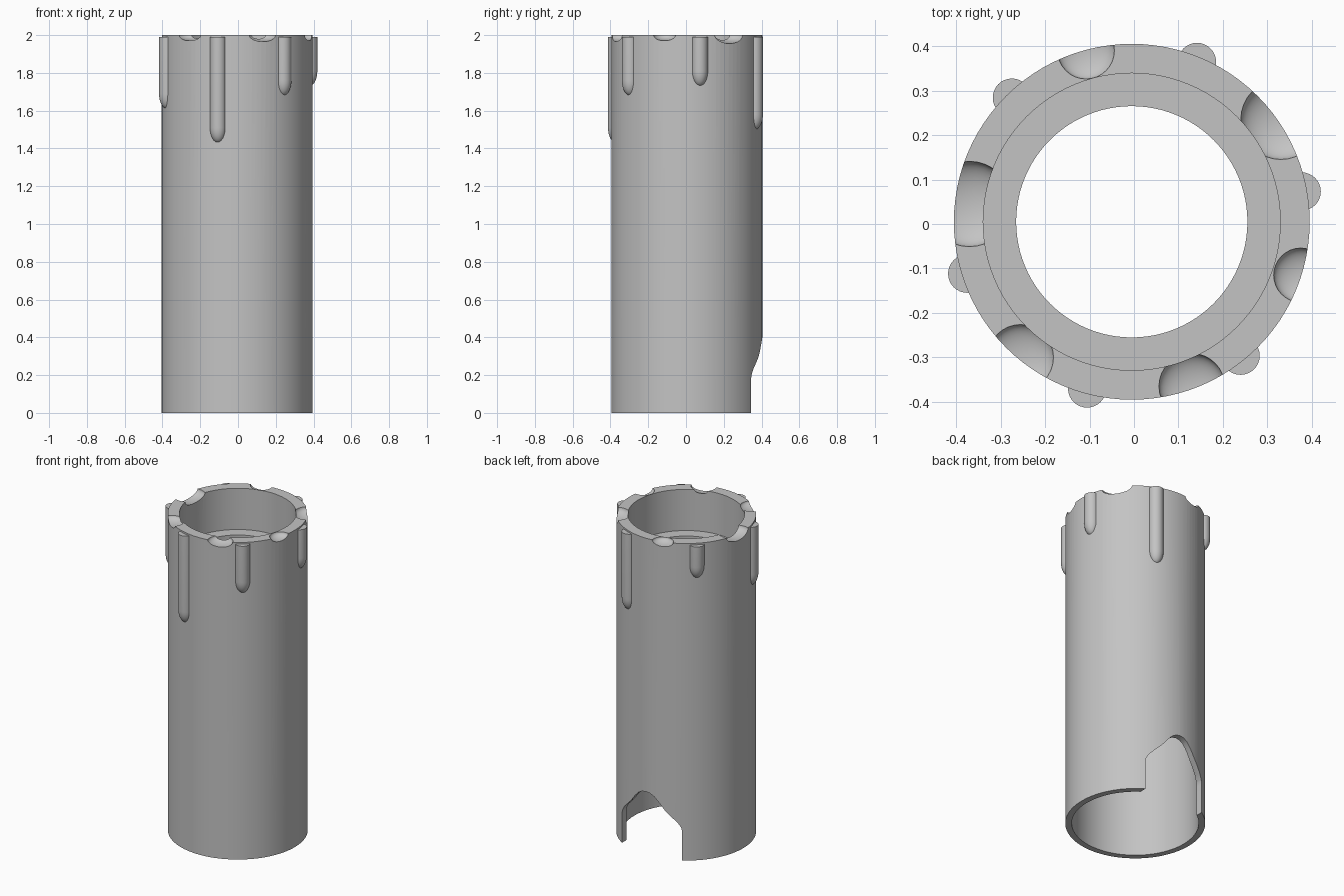
import bpy, bmesh, math

if "Cube" in bpy.data.objects:
    bpy.data.objects.remove(bpy.data.objects["Cube"])

CX, CY = -0.005, 0.005          # tube axis
R = 0.40                        # outer radius

mat = bpy.data.materials.new("plain grey")
mat.diffuse_color = (0.55, 0.55, 0.55, 1)
mat.use_nodes = True
mat.node_tree.nodes["Principled BSDF"].inputs["Base Color"].default_value = mat.diffuse_color


def finish(name, bm, loc=(CX, CY, 0)):
    bmesh.ops.remove_doubles(bm, verts=bm.verts, dist=1e-6)
    bmesh.ops.recalc_face_normals(bm, faces=bm.faces)
    me = bpy.data.meshes.new(name)
    bm.to_mesh(me)
    bm.free()
    me.materials.append(mat)
    ob = bpy.data.objects.new(name, me)
    ob.location = loc
    bpy.context.collection.objects.link(ob)
    return ob


def lathe(name, profile, segs, loc=(CX, CY, 0)):
    """Revolve a closed (radius, z) profile around z."""
    bm = bmesh.new()
    vs = [bm.verts.new((r, 0, z)) for r, z in profile]
    es = [bm.edges.new((vs[i], vs[(i + 1) % len(vs)])) for i in range(len(vs))]
    bmesh.ops.spin(bm, geom=vs + es, cent=(0, 0, 0), axis=(0, 0, 1),
                   angle=math.tau, steps=segs, use_merge=True)
    bmesh.ops.remove_doubles(bm, verts=bm.verts, dist=1e-6)
    bmesh.ops.dissolve_degenerate(bm, edges=bm.edges, dist=1e-6)
    return finish(name, bm, loc)


def select(ob):
    bpy.ops.object.select_all(action='DESELECT')
    ob.select_set(True)
    bpy.context.view_layer.objects.active = ob


def cut(ob, cutter):
    cutter.hide_render = True
    m = ob.modifiers.new("cut", 'BOOLEAN')
    m.operation = 'DIFFERENCE'
    m.solver = 'EXACT'
    m.object = cutter
    select(ob)
    bpy.ops.object.modifier_apply(modifier=m.name)


def smooth(ob):
    select(ob)
    bpy.ops.object.shade_smooth_by_angle(angle=math.radians(35))


# Tube with upper socket and an inner ledge
tube = lathe("candle_tube", [(0.363, 0), (R, 0), (R, 2), (0.334, 2), (0.334, 1.74),
                             (0.26, 1.74), (0.26, 1.68), (0.363, 1.68)], 96)

cutters = []

# Arched opening at the back of the base
half = [(0.21, -0.1), (0.21, 0.185), (0.204, 0.21), (0.185, 0.24), (0.12, 0.305),
        (0.085, 0.35), (0.055, 0.382), (0.028, 0.397)]
outline = half + [(0, 0.402)] + [(-x, z) for x, z in reversed(half)]
bm = bmesh.new()
face = bm.faces.new([bm.verts.new((x, 0.1, z)) for x, z in outline])
ext = bmesh.ops.extrude_face_region(bm, geom=[face])
bmesh.ops.translate(bm, vec=(0, 0.5, 0),
                    verts=[v for v in ext["geom"] if isinstance(v, bmesh.types.BMVert)])
cutters.append(finish("opening_cutter", bm))

# Melted scoops in the rim: x, y, radius, depth
for x, y, r, d in [(-0.108, 0.39, 0.064, 0.03), (0.33, 0.235, 0.09, 0.045),
                   (0.375, -0.115, 0.061, 0.03), (0.13, -0.365, 0.074, 0.035),
                   (-0.255, -0.30, 0.074, 0.03), (-0.37, 0.045, 0.096, 0.045)]:
    bm = bmesh.new()
    bmesh.ops.create_uvsphere(bm, u_segments=32, v_segments=24, radius=1)
    bmesh.ops.scale(bm, vec=(r, r, d), verts=bm.verts)
    cutters.append(finish("scoop_cutter", bm, (x, y, 2.0003)))

for c in cutters:
    cut(tube, c)
smooth(tube)

# Wax drips: angle in degrees, bottom height
core = lathe("core_cutter", [(0, 1), (0.39, 1), (0.39, 2.2), (0, 2.2)], 96)
cutters.append(core)
DR, TIP, TOP = 0.043, 0.08, 1.99
for i, (deg, low) in enumerate([(10.1, 1.73), (67.8, 1.50), (134, 1.78),
                                (197.5, 1.61), (255, 1.43), (309.1, 1.68)]):
    a = math.radians(deg)
    tip = [(DR * math.sin(t * math.pi / 16), low + TIP * (1 - math.cos(t * math.pi / 16)))
           for t in range(9)]
    drip = lathe("wax_drip_%d" % (i + 1), tip + [(DR, TOP), (0, TOP)], 32,
                 (CX + 0.388 * math.cos(a), CY + 0.388 * math.sin(a), 0))
    cut(drip, core)
    smooth(drip)

for c in cutters:
    bpy.data.objects.remove(c)
